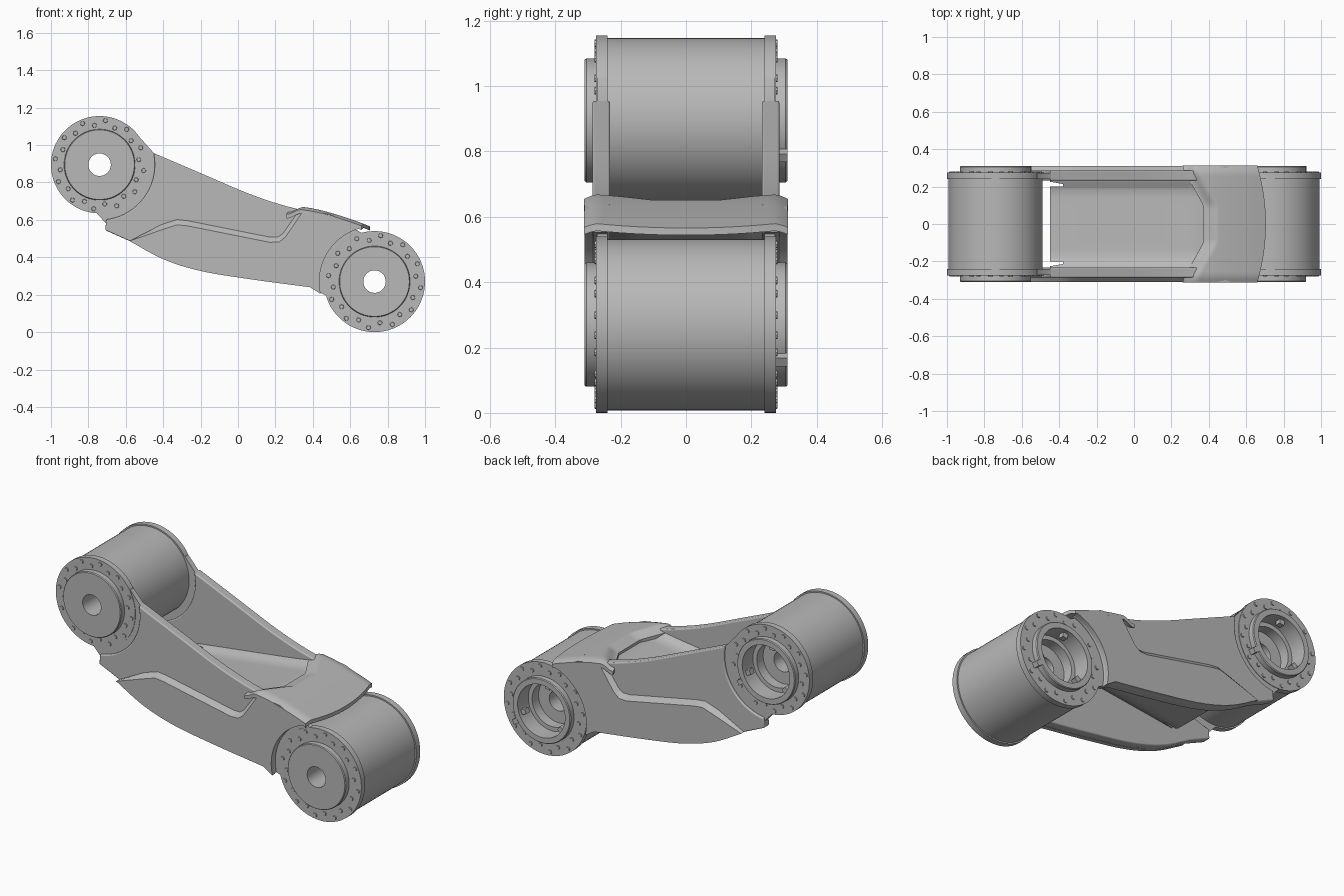
import bpy, bmesh, math
from mathutils import Matrix, Vector

old = bpy.data.objects.get("Cube")
if old:
    bpy.data.objects.remove(old, do_unlink=True)

grey = bpy.data.materials.new("machined grey")
grey.use_nodes = True
colour = (0.48, 0.48, 0.48, 1)
grey.diffuse_color = colour
grey.node_tree.nodes["Principled BSDF"].inputs["Base Color"].default_value = colour

UPPER = (-0.74, 0.895)
LOWER = (0.73, 0.27)


def finish(name, bm, bevel=0):
    bmesh.ops.recalc_face_normals(bm, faces=bm.faces)
    mesh = bpy.data.meshes.new(name)
    bm.to_mesh(mesh)
    bm.free()
    mesh.materials.append(grey)
    obj = bpy.data.objects.new(name, mesh)
    bpy.context.collection.objects.link(obj)
    bpy.ops.object.select_all(action='DESELECT')
    obj.select_set(True)
    bpy.context.view_layer.objects.active = obj
    bpy.ops.object.shade_smooth_by_angle(angle=math.radians(30))
    if bevel:
        mod = obj.modifiers.new("rounded edges", 'BEVEL')
        mod.width, mod.segments = bevel, 3
        mod.limit_method, mod.angle_limit = 'ANGLE', math.radians(40)
    return obj


def lathe(name, centre, profile, steps=72):
    """Spin a closed (radius, y) profile about a y axis."""
    bm = bmesh.new()
    rings = []
    for i in range(steps):
        a = math.tau * i / steps
        rings.append([bm.verts.new((centre[0] + r * math.cos(a), y, centre[1] + r * math.sin(a)))
                      for r, y in profile])
    n = len(profile)
    for i in range(steps):
        p, q = rings[i], rings[(i + 1) % steps]
        for j in range(n):
            k = (j + 1) % n
            bm.faces.new((p[j], p[k], q[k], q[j]))
    return finish(name, bm)


def prism(name, inner, outer, y0, y1, bevel=0):
    """Join two matching (x, z) outlines lying at y0 and y1."""
    bm = bmesh.new()
    a = [bm.verts.new((x, y0, z)) for x, z in inner]
    b = [bm.verts.new((x, y1, z)) for x, z in outer]
    bm.faces.new(a)
    bm.faces.new(b)
    for i in range(len(a)):
        j = (i + 1) % len(a)
        bm.faces.new((a[i], a[j], b[j], b[i]))
    return finish(name, bm, bevel)


def arc(centre, r, start, end, n=20):
    angles = [math.radians(start + (end - start) * i / n) for i in range(n + 1)]
    return [(centre[0] + r * math.cos(a), centre[1] + r * math.sin(a)) for a in angles]


def curve(points, n=6):
    """Smooth open curve through points."""
    v = [Vector(p) for p in points]
    v = [2 * v[0] - v[1]] + v + [2 * v[-1] - v[-2]]
    out = []
    for i in range(1, len(v) - 2):
        a, b, c, d = v[i - 1:i + 3]
        for s in range(n):
            t = s / n
            out.append(tuple(0.5 * (2 * b + (c - a) * t + (2 * a - 5 * b + 4 * c - d) * t * t
                                    + (3 * b - a - 3 * c + d) * t ** 3)))
    return out + [tuple(v[-2])]


def height(points, x):
    """Height of a polyline at x."""
    for (x0, z0), (x1, z1) in zip(points, points[1:]):
        if x <= x1:
            return z0 + (z1 - z0) * (x - x0) / (x1 - x0)
    return points[-1][1]


def ramp(value, low, high):
    t = min(1, max(0, (value - low) / (high - low)))
    return t * t * (3 - 2 * t)


def sheet(name, ys, back, front, top, thick, nx=40):
    """Curved plate between two plan edges, with height top(x, y)."""
    bm = bmesh.new()
    rows = []
    for y in ys:
        xs = [back(y) + (front(y) - back(y)) * i / nx for i in range(nx + 1)]
        rows.append([bm.verts.new((x, y, top(x, y))) for x in xs])
    for p, q in zip(rows, rows[1:]):
        for i in range(nx):
            bm.faces.new((p[i], p[i + 1], q[i + 1], q[i]))
    low = bmesh.ops.extrude_face_region(bm, geom=bm.faces[:])["geom"]
    for v in low:
        if isinstance(v, bmesh.types.BMVert):
            v.co.z -= thick
    return finish(name, bm)


# Joint drums: front cap, flanges, barrel and the open stepped socket at the back
for label, c, r in (("upper", UPPER, 0.26), ("lower", LOWER, 0.27)):
    lathe(label + "_drum", c, [
        (.06, -.31), (.186, -.31), (.19, -.305), (.19, -.275), (r, -.275), (r, -.24),
        (r - .008, -.24), (r - .008, .24), (r, .24), (r, .275), (.19, .275), (.19, .305),
        (.186, .31), (.155, .31), (.155, .21), (.13, .21), (.13, .15), (.06, .15)])

    # Bolt heads in two staggered rings on both flanges
    bm = bmesh.new()
    for side in (-1, 1):
        for i in range(24):
            a = math.tau * (i + .5) / 24
            rad = r - (.022 if i % 2 else .048)
            spot = (c[0] + rad * math.cos(a), side * .275, c[1] + rad * math.sin(a))
            bmesh.ops.create_cone(bm, cap_ends=True, segments=8, radius1=.014, radius2=.011,
                                  depth=.01, matrix=Matrix.Translation(spot)
                                  @ Matrix.Rotation(side * -math.pi / 2, 4, 'X'))
    finish(label + "_flange_bolts", bm)

    # Small locking lugs inside the socket, and one on the rim
    bm = bmesh.new()
    for deg, rad, y in ((100, .145, .27), (220, .145, .27), (340, .145, .27), (-32, .2, .293)):
        a = math.radians(deg)
        m = (Matrix.Translation((c[0] + rad * math.cos(a), y, c[1] + rad * math.sin(a)))
             @ Matrix.Rotation(-a, 4, 'Y') @ Matrix.Diagonal((.035, .035, .03, 1)))
        bmesh.ops.create_cube(bm, size=1, matrix=m)
    finish(label + "_locking_lugs", bm)

# Side plates of the arm, each with a thin collar hugging the drums and a raised lower panel
belly = curve([(-.58, .487), (-.4, .39), (-.2, .327), (.064, .283), (.385, .24)])
crest = curve([(.49, .625), (.278, .668), (.064, .738), (-.2, .85), (-.45, .957)])
plate = ([(-.71, .545)] + belly + arc(LOWER, .295, 193, 106) + crest
         + arc(UPPER, .295, 10, -83))
collar = ([(-.7, .575)] + belly + arc(LOWER, .235, 205, 95) + crest + [(-.515, 1.03)]
          + arc(UPPER, .235, 35, -100))
border = [(.49, .63), (.33, .658), (.24, .53), (.214, .51), (.17, .51), (-.27, .598),
          (-.326, .604), (-.4, .58)]
border_out = [(.49, .63), (.35, .65), (.255, .51), (.22, .482), (.17, .48), (-.27, .568),
              (-.326, .574), (-.39, .553)]
foot = belly + arc(LOWER, .295, 193, 106)
for label, s in (("front", -1), ("back", 1)):
    prism(label + "_side_plate", plate, plate, s * .232, s * .286, .012)
    prism(label + "_drum_collar", collar, collar, s * .24, s * .272)
    prism(label + "_raised_panel", foot + border, foot + border_out, s * .284, s * .311)

# Web between the side plates, filleted along the walls and notched at the upper end
web_path = [(-.45, .515), (-.3, .535), (.19, .598), (.32, .618), (.5, .61)]
web_ys = [-.236, -.226, -.214, -.201, -.2] + [-.18 + .04 * i for i in range(10)]
web_ys += [-y for y in reversed(web_ys[:5])]
sheet("channel_web", web_ys,
      lambda y: -.45 if abs(y) < .2005 or abs(y) > .22 else -.38, lambda y: .5,
      lambda x, y: height(web_path, x) + .03 * ramp(abs(y), .17, .25), .03)

# Bridge cover over the lower drum: sloped rear lip, bowed front edge, rounded shoulders
cover_path = curve([(.2, .688), (.33, .672), (.45, .65), (.6, .605), (.72, .56)])
cover_ys = [-.312 + .624 * i / 32 for i in range(33)]


def rear(y):
    return .37 - .11 * min(1, max(0, (abs(y) - .1) / .2))


sheet("bridge_cover", cover_ys, rear, lambda y: .705 - .045 * (y / .312) ** 2,
      lambda x, y: (height(cover_path, x) - .035 * (1 - ramp(x, rear(y), rear(y) + .08))
                    - .02 * ramp(abs(y), .27, .33)), .022)
